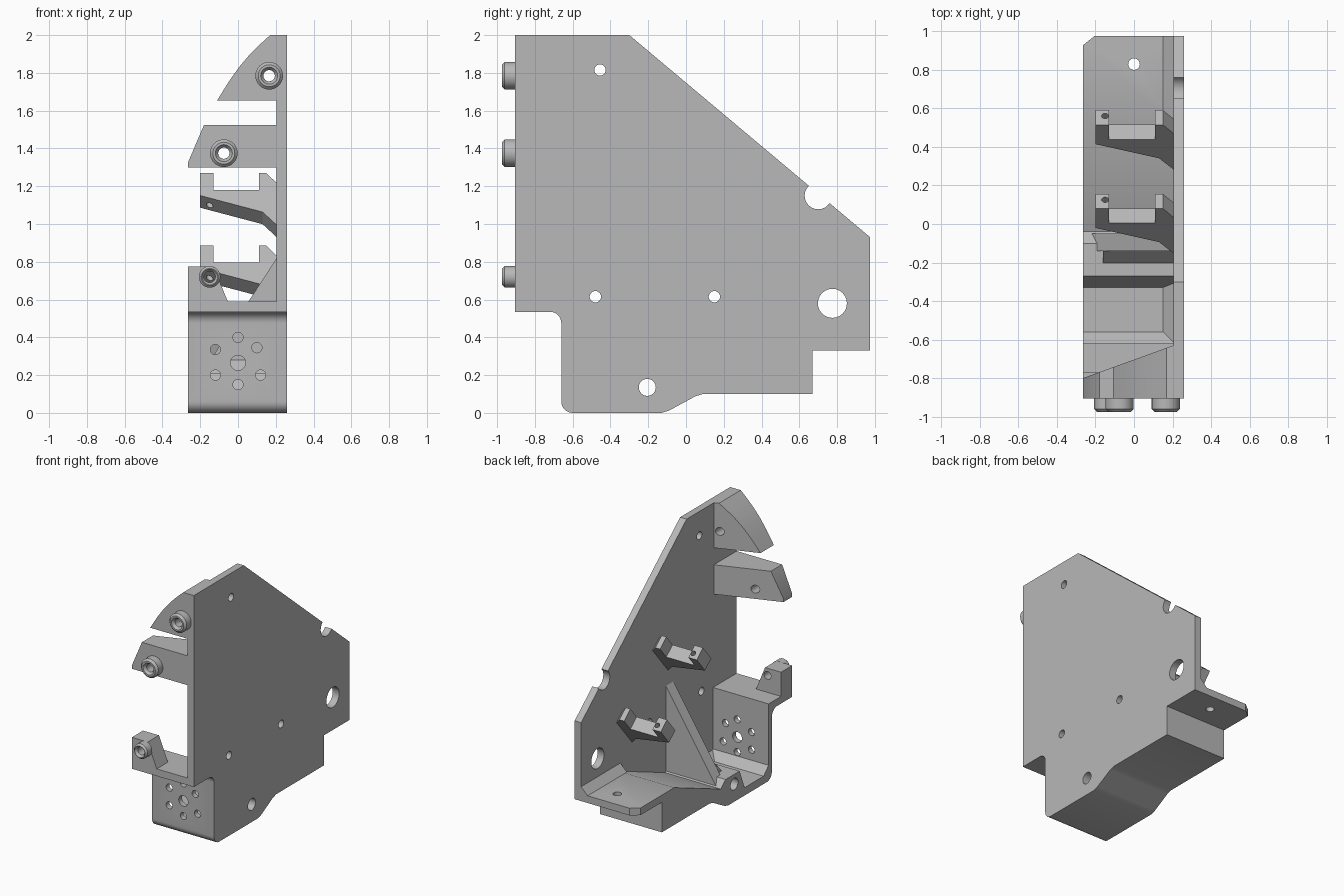
import bpy, bmesh, math
from mathutils import Vector, Matrix

cube = bpy.data.objects.get("Cube")
if cube:
    bpy.data.objects.remove(cube, do_unlink=True)

grey = bpy.data.materials.new("light grey")
grey.use_nodes = True
COLOUR = (0.48, 0.48, 0.48, 1)
grey.diffuse_color = COLOUR
grey.node_tree.nodes["Principled BSDF"].inputs["Base Color"].default_value = COLOUR

LEFT, RIGHT = 0.205, 0.26      # inner and outer face of the side plate
OPEN = -0.265                  # open side of the bracket
FRONT = -0.905


def finish(name, bm):
    bmesh.ops.recalc_face_normals(bm, faces=bm.faces)
    mesh = bpy.data.meshes.new(name)
    bm.to_mesh(mesh)
    bm.free()
    mesh.materials.append(grey)
    ob = bpy.data.objects.new(name, mesh)
    bpy.context.collection.objects.link(ob)
    return ob


def place(axis, p, d):
    """Point p of a profile, at depth d along the axis."""
    return {"x": (d, p[0], p[1]), "y": (p[0], d, p[1]), "z": (p[0], p[1], d)}[axis]


def prism(name, pts, axis, a, b):
    bm = bmesh.new()
    face = bm.faces.new([bm.verts.new(place(axis, p, a)) for p in pts])
    res = bmesh.ops.extrude_face_region(bm, geom=[face])
    shift = Vector(place(axis, (0, 0), b - a))
    for v in res["geom"]:
        if isinstance(v, bmesh.types.BMVert):
            v.co += shift
    return finish(name, bm)


def arc(cx, cy, r, start, end, n=8):
    angles = [math.radians(start + (end - start) * i / n) for i in range(n + 1)]
    return [(cx + r * math.cos(t), cy + r * math.sin(t)) for t in angles]


def cut(ob, cutter):
    cutter.hide_render = True
    mod = ob.modifiers.new("cut", "BOOLEAN")
    mod.operation = "DIFFERENCE"
    mod.solver = "EXACT"
    mod.object = cutter
    bpy.context.view_layer.update()
    graph = bpy.context.evaluated_depsgraph_get()
    mesh = bpy.data.meshes.new_from_object(ob.evaluated_get(graph))
    ob.modifiers.clear()
    ob.data = mesh
    bpy.data.objects.remove(cutter, do_unlink=True)


def drill(ob, axis, centre, r, a, b):
    cut(ob, prism("drill", arc(*centre, r, 0, 345, 23), axis, a, b))


# Lower outline shared by the side plate and the tray
outline = [(FRONT, 0.535)]
outline += arc(-0.72, 0.475, 0.06, 90, 0)
outline += arc(-0.6, 0.06, 0.06, 180, 270)
outline += [(-0.13, 0), (-0.09, 0.012), (0.05, 0.088), (0.09, 0.1), (0.67, 0.1),
            (0.67, 0.33), (0.975, 0.33)]

# Side plate with its holes and edge notch
plate = prism("side_plate", outline + [(0.975, 0.93), (-0.30, 2), (FRONT, 2)],
              "x", LEFT, RIGHT)
for centre, r in [((-0.455, 1.815), 0.03), ((-0.48, 0.615), 0.03), ((0.15, 0.615), 0.03),
                  ((0.775, 0.58), 0.077), ((-0.205, 0.135), 0.045), ((0.7, 1.15), 0.072)]:
    drill(plate, "x", centre, r, 0.1, 0.4)

# Tray: front shelf, front wall, floor, cross block, ramp and rear ledge
tray = prism("tray", outline + [
    (0.975, 0.385), (0.52, 0.385), (-0.04, 0.16), (-0.1, 0.21), (-0.27, 0.21),
    (-0.33, 0.06), (-0.56, 0.06), (-0.62, 0.12), (-0.62, 0.59), (FRONT, 0.59)],
    "x", OPEN, LEFT)
drill(tray, "x", (-0.205, 0.135), 0.045, -0.4, 0.4)
drill(tray, "z", (0, 0.83), 0.03, 0.2, 0.5)
cut(tray, prism("corner", [(-0.3, 0.9), (-0.3, 1.1), (-0.15, 1.1), (-0.15, 1.02)],
                "z", 0.2, 0.5))
drill(tray, "y", (0, 0.265), 0.04, -0.8, -0.5)
for centre in [(0, 0.4), (0, 0.15), (-0.12, 0.335), (0.1, 0.345), (-0.12, 0.2), (0.12, 0.2)]:
    drill(tray, "y", centre, 0.027, -0.8, -0.5)

# Sloped fillets where the tray meets the plate
for name, z, a, b in [("floor_fillet", 0.06, -0.62, -0.3), ("ledge_fillet", 0.385, 0.5, 0.975)]:
    prism(name, [(0.15, z), (LEFT, z), (LEFT, z + 0.055)], "y", a, b)

# Triangular rib and its base fillet
prism("rib", [(LEFT, 0.82), (-0.25, 0.12), (LEFT, 0.12)], "y", -0.14, -0.05)
prism("rib_fillet", [(-0.21, 0.2), (-0.14, 0.2), (-0.14, 0.28)], "x", -0.16, LEFT)

# Front arms, their rear faces tapering toward the tips
upper = [(LEFT, 2), (0.17, 2), (0.115, 1.95), (0.06, 1.895), (0.005, 1.83),
         (-0.05, 1.752), (-0.11, 1.655), (LEFT, 1.655)]
middle = [(LEFT, 1.525), (-0.18, 1.525), (OPEN, 1.325), (OPEN, 1.3), (LEFT, 1.3)]
lower = [(OPEN, 0.58), (OPEN, 0.775), (-0.13, 0.775), (-0.05, 0.58)]
arms = [("upper_arm", upper, (0.165, 1.785), 0.073),
        ("middle_arm", middle, (-0.075, 1.375), 0.073),
        ("lower_post", lower, (-0.15, 0.72), 0.057)]
for name, pts, centre, r in arms:
    arm = prism(name, pts, "y", FRONT, -0.77)
    if name != "lower_post":
        for v in arm.data.vertices:
            if v.co.y > -0.8:
                v.co.y = -0.63 - (LEFT - v.co.x) * 0.362
    drill(arm, "y", centre, 0.03, -1, -0.4)

    # Hollow boss, turned around the hole axis
    bm = bmesh.new()
    ring = [(r, FRONT), (r, -0.96), (r - 0.015, -0.975), (0.045, -0.975),
            (0.03, -0.955), (0.03, FRONT)]
    verts = [bm.verts.new((x, y, 0)) for x, y in ring]
    edges = [bm.edges.new((verts[i], verts[(i + 1) % len(verts)])) for i in range(len(verts))]
    bmesh.ops.spin(bm, geom=verts + edges, cent=(0, 0, 0), axis=(0, 1, 0),
                   angle=math.tau, steps=32)
    bmesh.ops.remove_doubles(bm, verts=bm.verts, dist=0.0005)
    bmesh.ops.translate(bm, verts=bm.verts, vec=(centre[0], 0, centre[1]))
    finish(name + "_boss", bm)

# Two forked clips, square to the sloping plate edge
edge_dir = Vector((0, 0.765, -0.644))
out_dir = Vector((0, 0.644, 0.765))
fork = [(-0.2, 0), (-0.13, 0), (-0.13, -0.117), (0.11, -0.117), (0.11, 0), (0.15, 0),
        (LEFT, -0.07), (LEFT, -0.36), (0.13, -0.27), (-0.2, -0.156)]
for name, y, z in [("upper_clip", 0.08, 1.27), ("lower_clip", 0.515, 0.885)]:
    clip = prism(name, fork, "y", 0, 0.1)
    drill(clip, "z", (-0.15, 0.06), 0.018, -0.4, 0.2)
    turn = Matrix((Vector((1, 0, 0)), edge_dir, out_dir)).transposed().to_4x4()
    clip.data.transform(Matrix.Translation((0, y, z)) @ turn)

# Smooth the round surfaces, keep the edges sharp
for ob in bpy.context.scene.objects:
    ob.select_set(ob.type == "MESH")
bpy.context.view_layer.objects.active = plate
bpy.ops.object.shade_smooth_by_angle(angle=math.radians(30))
